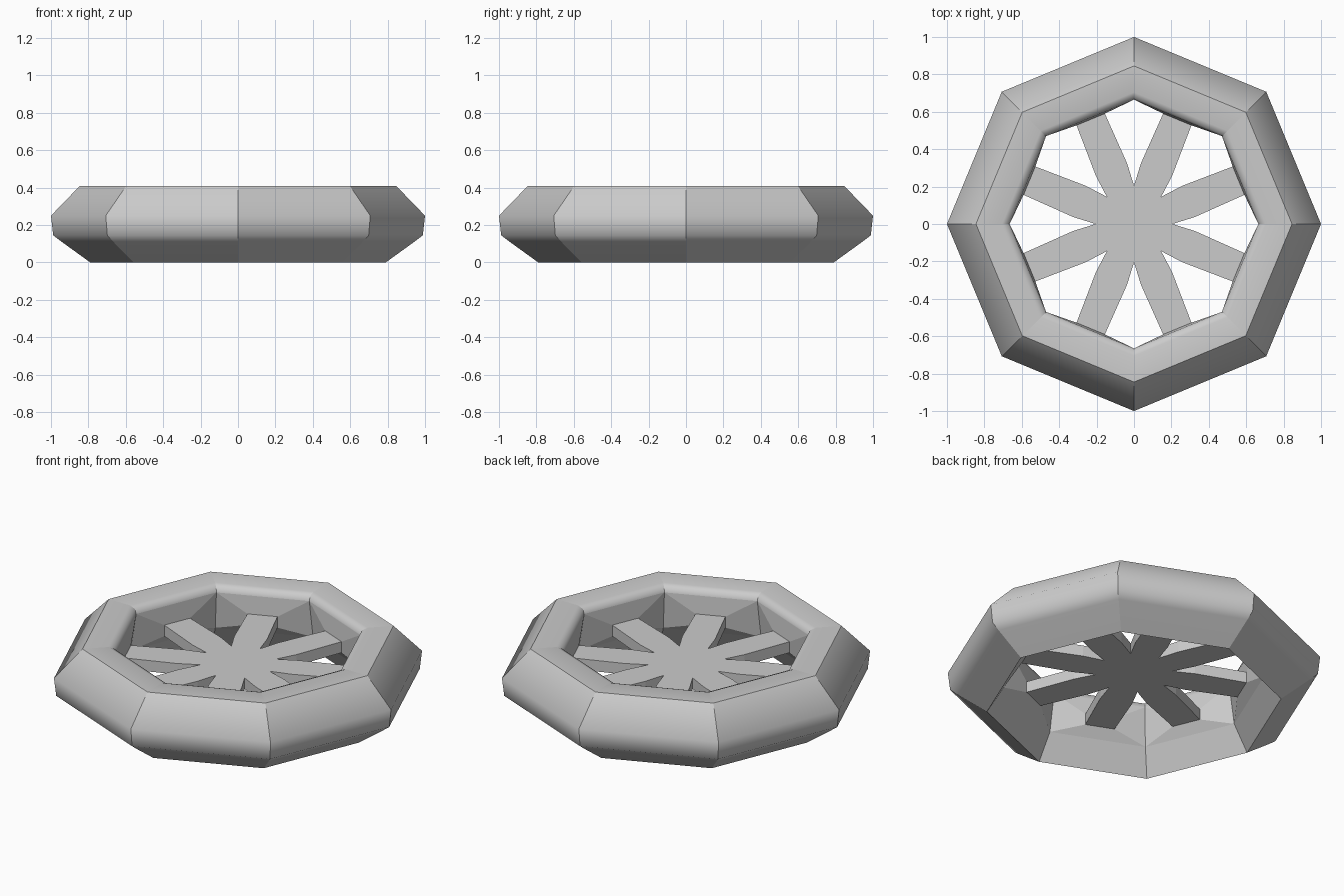
import bpy
import bmesh
from math import sin, cos, pi

cube = bpy.data.objects.get("Cube")
if cube:
    bpy.data.objects.remove(cube, do_unlink=True)

SIDES = 8
STEP = 2 * pi / SIDES
SPOKE_LOW, SPOKE_TOP = 0.2, 0.265
TIP_DIST, TIP_HALF = 0.605, 0.082

grey = bpy.data.materials.new("light_grey")
grey.use_nodes = True
colour = (0.6, 0.6, 0.6, 1)
grey.diffuse_color = colour
grey.node_tree.nodes["Principled BSDF"].inputs["Base Color"].default_value = colour


def make_object(name, bm):
    bmesh.ops.recalc_face_normals(bm, faces=bm.faces)
    mesh = bpy.data.meshes.new(name)
    bm.to_mesh(mesh)
    bm.free()
    mesh.materials.append(grey)
    obj = bpy.data.objects.new(name, mesh)
    bpy.context.collection.objects.link(obj)
    return obj


def along_spoke(angle, dist, side, z):
    """Point at a distance along a spoke, offset sideways."""
    return (dist * cos(angle) - side * sin(angle),
            dist * sin(angle) + side * cos(angle), z)


# Rim: profile (radius, height) from the inner lip, over the outside, to the inner foot
profile = [(0.665, 0.37), (0.674, 0.397), (0.705, 0.41), (0.845, 0.41),
           (1.0, 0.25), (0.988, 0.145), (0.945, 0.112), (0.79, 0.0), (0.7, 0.145)]
sharp_rows = {0, 3, 7, 8}

bm = bmesh.new()
rings = [[bm.verts.new((r * cos(i * STEP), r * sin(i * STEP), z)) for i in range(SIDES)]
         for r, z in profile]
for upper, lower in zip(rings, rings[1:]):
    for i in range(SIDES):
        j = (i + 1) % SIDES
        face = bm.faces.new((upper[i], upper[j], lower[j], lower[i]))
        face.smooth = True

# Inner wall: each panel narrows towards the end of its spoke
for i in range(SIDES):
    j = (i + 1) % SIDES
    angle = (i + 0.5) * STEP
    outer = [rings[0][i], rings[0][j], rings[-1][j], rings[-1][i]]
    tip = [bm.verts.new(along_spoke(angle, TIP_DIST, s * TIP_HALF, z))
           for s, z in ((-1, SPOKE_TOP), (1, SPOKE_TOP), (1, SPOKE_LOW), (-1, SPOKE_LOW))]
    for k in range(4):
        n = (k + 1) % 4
        bm.faces.new((outer[k], outer[n], tip[n], tip[k]))
    bm.faces.new(tip)

# Keep the corners and main profile edges crisp
row_of = {v: row for row, ring in enumerate(rings) for v in ring}
for edge in bm.edges:
    a, b = (row_of.get(v) for v in edge.verts)
    edge.smooth = a is not None and a == b and a not in sharp_rows
make_object("rim", bm)

# Spokes: one star-shaped plate, extruded upwards
bm = bmesh.new()
outline = []
for i in range(SIDES):
    angle = (i + 0.5) * STEP
    notch = i * STEP
    outline.append((0.205 * cos(notch), 0.205 * sin(notch), SPOKE_LOW))
    for dist, side in ((0.315, -0.09), (TIP_DIST, -TIP_HALF),
                       (TIP_DIST, TIP_HALF), (0.315, 0.09)):
        outline.append(along_spoke(angle, dist, side, SPOKE_LOW))
plate = bm.faces.new([bm.verts.new(p) for p in outline])
extruded = bmesh.ops.extrude_face_region(bm, geom=[plate], use_keep_orig=True)
top_verts = [g for g in extruded["geom"] if isinstance(g, bmesh.types.BMVert)]
bmesh.ops.translate(bm, verts=top_verts, vec=(0, 0, SPOKE_TOP - SPOKE_LOW))
make_object("spokes", bm)
